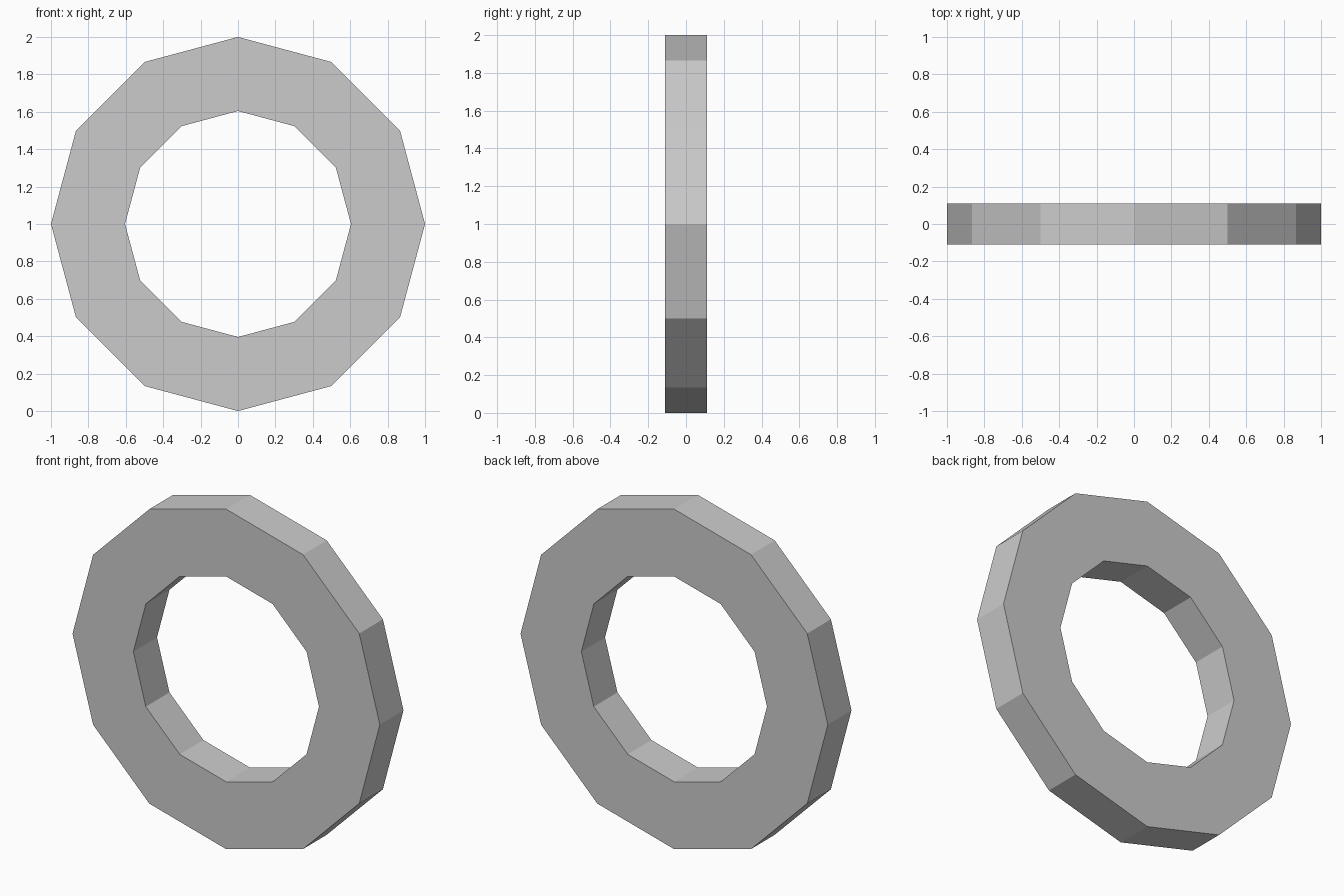
import bpy
import bmesh
from math import sin, cos, tau

if "Cube" in bpy.data.objects:
    bpy.data.objects.remove(bpy.data.objects["Cube"])

SIDES = 12
OUTER, INNER, HALF_DEPTH = 1.0, 0.604, 0.11
CENTRE_Z = 1.0

bm = bmesh.new()


def loop(radius, y):
    """One twelve-sided loop of vertices in the XZ plane."""
    return [bm.verts.new((radius * cos(tau * i / SIDES), y,
                          radius * sin(tau * i / SIDES)))
            for i in range(SIDES)]


# Rectangular cross-section swept round the ring
section = [(OUTER, -HALF_DEPTH), (OUTER, HALF_DEPTH),
           (INNER, HALF_DEPTH), (INNER, -HALF_DEPTH)]
loops = [loop(r, y) for r, y in section]
for k, a in enumerate(loops):
    b = loops[(k + 1) % len(loops)]
    for i in range(SIDES):
        j = (i + 1) % SIDES
        bm.faces.new((a[i], a[j], b[j], b[i]))
bmesh.ops.recalc_face_normals(bm, faces=bm.faces)

# Flat-shaded ring standing on the ground
mesh = bpy.data.meshes.new("ring")
bm.to_mesh(mesh)
bm.free()
ring = bpy.data.objects.new("ring", mesh)
ring.location.z = CENTRE_Z
bpy.context.collection.objects.link(ring)
